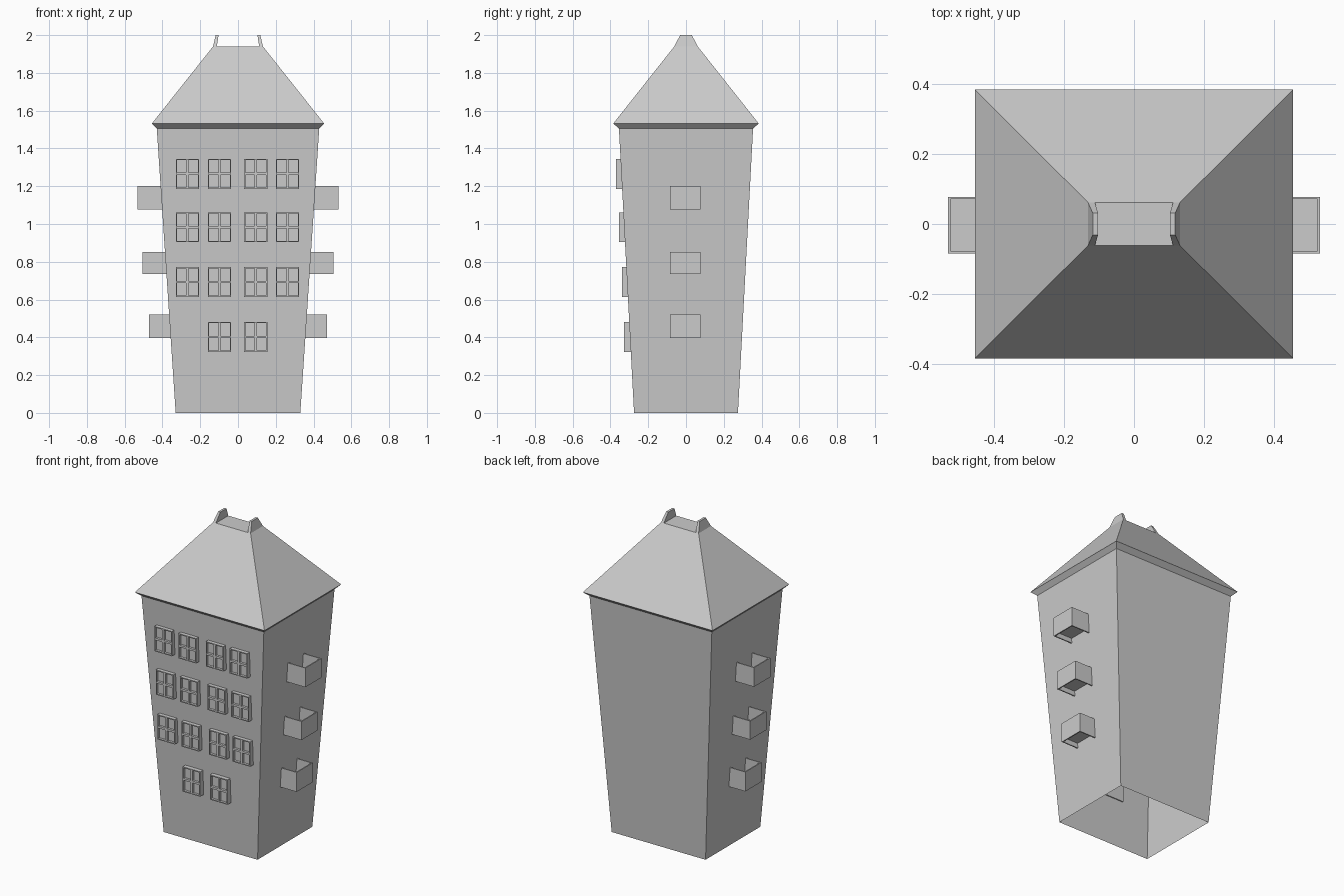
import bpy, bmesh

if "Cube" in bpy.data.objects:
    bpy.data.objects.remove(bpy.data.objects["Cube"])


def finish(bm, name):
    bmesh.ops.recalc_face_normals(bm, faces=bm.faces)
    me = bpy.data.meshes.new(name)
    bm.to_mesh(me)
    bm.free()
    ob = bpy.data.objects.new(name, me)
    bpy.context.collection.objects.link(ob)
    return ob


def loft(name, rings, cap=False):
    """Stack of rectangles: (x min, x max, half depth, z)."""
    bm = bmesh.new()
    prev = None
    for x0, x1, y, z in rings:
        ring = [bm.verts.new(p) for p in
                ((x0, -y, z), (x1, -y, z), (x1, y, z), (x0, y, z))]
        if prev:
            for i in range(4):
                j = (i + 1) % 4
                bm.faces.new((prev[i], prev[j], ring[j], ring[i]))
        prev = ring
    if cap:
        bm.faces.new(prev)
    return finish(bm, name)


def add_box(bm, x0, x1, y0, y1, z0, z1):
    vs = bmesh.ops.create_cube(bm, size=1)["verts"]
    for v in vs:
        v.co = ((x0 + x1) / 2 + v.co.x * (x1 - x0),
                (y0 + y1) / 2 + v.co.y * (y1 - y0),
                (z0 + z1) / 2 + v.co.z * (z1 - z0))


def window(name, cx, z0, front):
    # box with a front split in four recessed panes
    w, h, depth = 0.123, 0.158, 0.042
    bm = bmesh.new()
    g = [[bm.verts.new((cx + (i / 2 - 0.5) * w, front, z0 + k / 2 * h))
          for i in range(3)] for k in range(3)]
    panes = [bm.faces.new((g[k][i], g[k][i + 1], g[k + 1][i + 1], g[k + 1][i]))
             for k in range(2) for i in range(2)]
    rim = [e for e in bm.edges if e.is_boundary]
    new = bmesh.ops.extrude_edge_only(bm, edges=rim)["geom"]
    back = [v for v in new if isinstance(v, bmesh.types.BMVert)]
    bmesh.ops.translate(bm, verts=back, vec=(0, depth, 0))
    bmesh.ops.contextual_create(
        bm, geom=[e for e in new if isinstance(e, bmesh.types.BMEdge)])
    bmesh.ops.inset_individual(bm, faces=panes, thickness=0.009)
    inner = bmesh.ops.extrude_discrete_faces(bm, faces=panes)["faces"]
    for f in inner:
        bmesh.ops.translate(bm, verts=f.verts, vec=(0, 0.015, 0))
    finish(bm, name)


def balcony(name, side, x_out, z0, z1):
    # thin parapet on three sides, floor raised above the lower rim
    xi, t, ya, yb = 0.33 + 0.0667 * z0, 0.007, -0.085, 0.078
    bm = bmesh.new()
    for x0, x1, y0, y1, a, b in (
            (x_out - t, x_out, ya, yb, z0, z1),
            (xi, x_out - t, ya, ya + t, z0, z1),
            (xi, x_out - t, yb - t, yb, z0, z1),
            (xi, x_out - t, ya + t, yb - t, z0 + 0.03, z0 + 0.037)):
        xs = sorted((side * x0, side * x1))
        add_box(bm, xs[0], xs[1], y0, y1, a, b)
    finish(bm, name)


# tapered walls, open underneath
loft("walls", [(-0.33, 0.33, 0.275, 0), (-0.43, 0.43, 0.355, 1.505)])

# hipped roof with eaves and flat top
loft("roof", [(-0.43, 0.43, 0.355, 1.505), (-0.456, 0.456, 0.385, 1.532),
              (-0.132, 0.132, 0.062, 1.94)], cap=True)

# upright stubs at both ends of the ridge
loft("ridge_stub_right", [(0.112, 0.132, 0.062, 1.94),
                          (0.103, 0.118, 0.031, 2.0)], cap=True)
loft("ridge_stub_left", [(-0.132, -0.112, 0.062, 1.94),
                         (-0.118, -0.103, 0.031, 2.0)], cap=True)

# front windows
columns = (-0.268, -0.098, 0.094, 0.262)
for r, (z, front) in enumerate(((0.323, -0.328), (0.614, -0.340),
                                (0.904, -0.355), (1.186, -0.370))):
    for c, x in enumerate(columns):
        if r == 0 and c in (0, 3):
            continue
        window(f"window_{r}_{c}", x, z, front)

# side balconies
for i, (x, z0, z1) in enumerate(((0.472, 0.397, 0.52), (0.506, 0.735, 0.853),
                                 (0.533, 1.078, 1.2))):
    for side, label in ((1, "right"), (-1, "left")):
        balcony(f"balcony_{label}_{i}", side, x, z0, z1)
